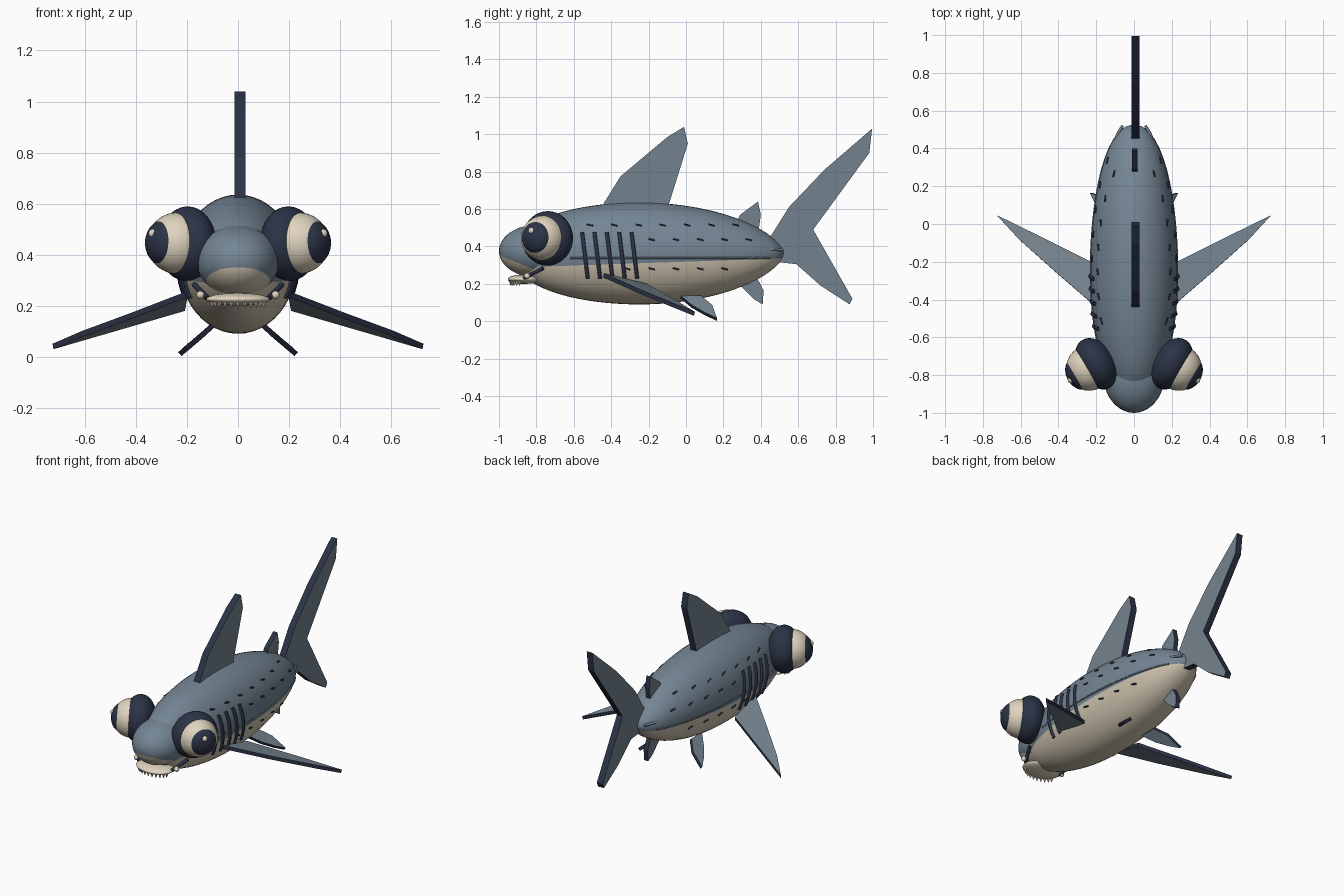
import bpy, bmesh, math
from mathutils import Vector, Matrix

if "Cube" in bpy.data.objects:
    bpy.data.objects.remove(bpy.data.objects["Cube"])


def material(name, rgb):
    m = bpy.data.materials.new(name)
    m.diffuse_color = (*rgb, 1)
    m.use_nodes = True
    m.node_tree.nodes["Principled BSDF"].inputs["Base Color"].default_value = m.diffuse_color
    return m


SKIN = material("blue_grey_skin", (0.175, 0.235, 0.295))
FIN = material("fin_grey", (0.175, 0.225, 0.27))
BELLY = material("belly_cream", (0.62, 0.55, 0.43))
CREAM = material("light_cream", (0.74, 0.66, 0.52))
NAVY = material("dark_navy", (0.024, 0.033, 0.062))


def finish(name, bm, mats, smooth=True):
    me = bpy.data.meshes.new(name)
    bmesh.ops.recalc_face_normals(bm, faces=bm.faces)
    bm.to_mesh(me)
    bm.free()
    ob = bpy.data.objects.new(name, me)
    bpy.context.collection.objects.link(ob)
    for m in mats:
        me.materials.append(m)
    if smooth:
        bpy.ops.object.select_all(action='DESELECT')
        ob.select_set(True)
        bpy.context.view_layer.objects.active = ob
        bpy.ops.object.shade_smooth_by_angle(angle=math.radians(40))
    return ob


def two_tone(bm, point, normal):
    """Cut along a plane and give the faces under it the second colour."""
    p, n = Vector(point), Vector(normal).normalized()
    bmesh.ops.bisect_plane(bm, geom=bm.verts[:] + bm.edges[:] + bm.faces[:],
                           plane_co=p, plane_no=n, dist=1e-5)
    for f in bm.faces:
        f.material_index = int((f.calc_center_median() - p).dot(n) < 0)


def ball(name, centre, radii, mats, axis=(0, 0, 1), cut=None, seg=40, rings=24):
    bm = bmesh.new()
    rot = Vector(axis).to_track_quat('Z', 'Y').to_matrix().to_4x4()
    mat = Matrix.Translation(centre) @ rot @ Matrix.Diagonal((*radii, 1))
    bmesh.ops.create_uvsphere(bm, u_segments=seg, v_segments=rings, radius=1, matrix=mat)
    if cut:
        two_tone(bm, *cut)
    return finish(name, bm, mats)


# Body shape: elliptical sections, blunt in front and tapering behind
MID_Y, MID_Z, HALF_W, HALF_H = -0.25, 0.3625, 0.23, 0.2725


def section(y):
    front = y < MID_Y
    u = (y - MID_Y) / (0.68 if front else 0.775)
    k = max(0.0, 1 - u * u)
    return HALF_W * k ** 0.45, HALF_H * k ** (0.45 if front else 0.62)


def on_skin(y, z, side, lift=0.002):
    w, h = section(y)
    return Vector((side * (w * math.sqrt(max(0, 1 - ((z - MID_Z) / h) ** 2)) + lift), y, z))


def build_body():
    bm = bmesh.new()
    rings, n, count = [], 48, 44
    for i in range(1, count):
        s = -math.cos(math.pi * i / count)
        y = MID_Y + s * (0.68 if s < 0 else 0.775)
        w, h = section(y)
        rings.append([bm.verts.new((w * math.cos(a), y, MID_Z + h * math.sin(a)))
                      for a in (2 * math.pi * j / n for j in range(n))])
    for a, b in zip(rings, rings[1:]):
        for j in range(n):
            bm.faces.new((a[j], a[(j + 1) % n], b[(j + 1) % n], b[j]))
    bm.faces.new(rings[0])
    bm.faces.new(rings[-1])
    two_tone(bm, (0, -0.75, 0.293), (0, -0.034, 1))
    finish("body", bm, [SKIN, BELLY])


build_body()

# Snout with a pale underside
ball("snout", (0, -0.80, 0.375), (0.162, 0.20, 0.14), [SKIN, BELLY],
     cut=((0, -1, 0.352), (0, 0.4, 1)))

# Mouth: protruding lip and a row of small teeth
ball("lip", (0, -0.865, 0.225), (0.125, 0.088, 0.025), [CREAM])
bm = bmesh.new()
for i in range(11):
    a = math.radians(-70 + 14 * i)
    bmesh.ops.create_cone(bm, cap_ends=True, segments=6, radius1=0.002, radius2=0.010, depth=0.024,
                          matrix=Matrix.Translation((0.108 * math.sin(a),
                                                     -0.865 - 0.072 * math.cos(a), 0.203)))
finish("teeth", bm, [CREAM])


def tubes(name, paths, radius, mat):
    """Round-section strips along each path."""
    cu = bpy.data.curves.new(name, 'CURVE')
    cu.dimensions = '3D'
    cu.bevel_depth = radius
    cu.bevel_resolution = 1
    cu.use_fill_caps = True
    for path in paths:
        sp = cu.splines.new('POLY')
        sp.points.add(len(path) - 1)
        for p, co in zip(sp.points, path):
            p.co = (*co, 1)
    cu.materials.append(mat)
    ob = bpy.data.objects.new(name, cu)
    bpy.context.collection.objects.link(ob)
    bpy.ops.object.select_all(action='DESELECT')
    ob.select_set(True)
    bpy.context.view_layer.objects.active = ob
    bpy.ops.object.convert(target='MESH')


gills, flecks, lateral, keels, corners = [], [], [], [], []
for side, label in ((1, "right"), (-1, "left")):
    # Bulging eye: dark socket, pale eyeball, dark pupil, glint
    base, axis = Vector((side * 0.2, -0.74, 0.443)), Vector((side * 0.86, -0.5, 0.04)).normalized()
    for part, t, r, depth, mat in (("socket", 0, 0.146, 0.10, NAVY),
                                   ("eyeball", 0.045, 0.12, 0.12, CREAM),
                                   ("pupil", 0.105, 0.09, 0.0675, NAVY)):
        ball(f"{part}_{label}", base + axis * t, (r, r, depth), [mat], axis)
    ball(f"glint_{label}", (side * 0.333, -0.825, 0.483), (0.018, 0.018, 0.018), [CREAM],
         seg=16, rings=10)
    ball(f"mouth_corner_ball_{label}", (side * 0.147, -0.85, 0.242), (0.016, 0.016, 0.016),
         [CREAM], seg=16, rings=10)
    corners.append([(side * 0.12, -0.865, 0.23), (side * 0.14, -0.83, 0.25),
                    (side * 0.172, -0.765, 0.283)])
    # Five slanted gill strips
    for g in range(5):
        y0 = -0.555 + 0.066 * g
        gills.append([on_skin(y0 + 0.03 * k / 8, 0.475 - 0.245 * k / 8, side) for k in range(9)])
    # Rows of short flecks
    for z, start, step, count in ((0.515, -0.53, 0.13, 7), (0.437, -0.20, 0.13, 5),
                                  (0.28, -0.33, 0.13, 5)):
        for k in range(count):
            y = start + step * k
            flecks.append([on_skin(y, z + 0.004, side), on_skin(y + 0.033, z - 0.004, side)])
    # Lateral line and tail keel
    lateral.append([on_skin(-0.62 + 0.0535 * k, 0.338, side, 0) for k in range(21)])
    keels.append([(side * 0.105, 0.43, 0.385), (side * 0.085, 0.48, 0.385),
                  (side * 0.06, 0.52, 0.38)])

tubes("gill_strips", gills, 0.011, NAVY)
tubes("flecks", flecks, 0.005, NAVY)
tubes("lateral_lines", lateral, 0.005, FIN)
tubes("tail_keels", keels, 0.008, SKIN)
tubes("mouth_corners", corners, 0.011, NAVY)


def fin(name, points, thick):
    """Flat fin with a dark rim."""
    bm = bmesh.new()
    bm.faces.new([bm.verts.new(p) for p in points])
    ob = finish(name, bm, [FIN, NAVY], smooth=False)
    mod = ob.modifiers.new("thickness", 'SOLIDIFY')
    mod.thickness = thick
    mod.offset = 0
    mod.material_offset_rim = 1


def upright(name, yz, thick, x=0.008):
    fin(name, [(x, y, z) for y, z in yz], thick)


# Fins on the centre line
upright("dorsal_fin", [(-0.44, 0.60), (-0.44, 0.63), (-0.35, 0.775), (-0.10, 0.985), (-0.01, 1.04),
                       (0.01, 0.95), (-0.09, 0.63), (-0.10, 0.58)], 0.042)
upright("tail_fin", [(0.44, 0.40), (0.45, 0.45), (0.55, 0.61), (0.74, 0.81), (0.995, 1.03),
                     (0.98, 0.90), (0.68, 0.49), (0.89, 0.12), (0.875, 0.09), (0.72, 0.19),
                     (0.59, 0.305), (0.46, 0.32)], 0.042)
upright("second_dorsal_fin", [(0.27, 0.53), (0.29, 0.57), (0.385, 0.64), (0.40, 0.57),
                              (0.385, 0.46)], 0.03, 0.004)
upright("anal_fin", [(0.28, 0.20), (0.36, 0.12), (0.41, 0.09), (0.415, 0.165), (0.37, 0.25)],
        0.03, 0.004)

# Paired fins
for side, label in ((1, "right"), (-1, "left")):
    fin(f"pectoral_fin_{label}", [(side * x, y, z) for x, y, z in (
        (0.20, -0.44, 0.245), (0.42, -0.25, 0.16), (0.61, -0.08, 0.09), (0.725, 0.045, 0.04),
        (0.49, -0.07, 0.11), (0.21, -0.21, 0.19))], 0.022)
    fin(f"pelvic_fin_{label}", [(side * x, y, z) for x, y, z in (
        (0.09, -0.03, 0.13), (0.145, 0.03, 0.08), (0.195, 0.10, 0.04), (0.228, 0.165, 0.01),
        (0.145, 0.14, 0.08), (0.09, 0.08, 0.13))], 0.02)
